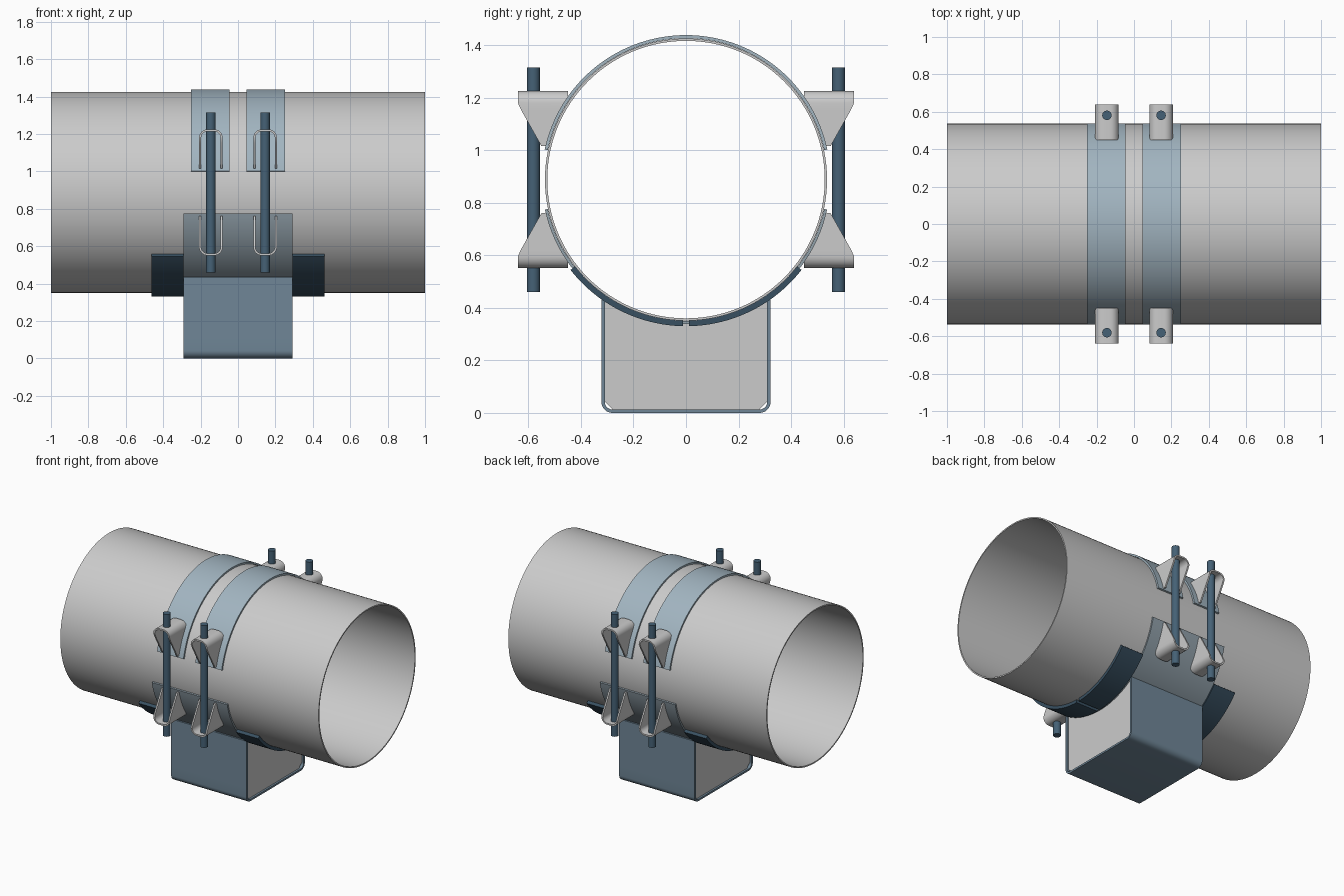
import bpy, bmesh
from math import sin, cos, pi, radians, sqrt

if "Cube" in bpy.data.objects:
    bpy.data.objects.remove(bpy.data.objects["Cube"])

ZC = 0.888          # pipe axis height
R = 0.537           # pipe outer radius


def material(name, rgb):
    m = bpy.data.materials.new(name)
    m.diffuse_color = (*rgb, 1)
    m.use_nodes = True
    m.node_tree.nodes["Principled BSDF"].inputs["Base Color"].default_value = m.diffuse_color
    return m


BAND = material("band_steel", (0.36, 0.46, 0.53))
SADDLE = material("saddle_steel", (0.29, 0.36, 0.41))
BLUE = material("base_blue", (0.16, 0.24, 0.31))
DARK = material("dark_blue", (0.04, 0.08, 0.12))
ROD = material("rod_blue", (0.06, 0.12, 0.18))


def finish(name, bm, mat):
    bmesh.ops.recalc_face_normals(bm, faces=bm.faces)
    me = bpy.data.meshes.new(name)
    bm.to_mesh(me)
    bm.free()
    for p in me.polygons:
        p.use_smooth = True
    me.set_sharp_from_angle(angle=radians(30))
    ob = bpy.data.objects.new(name, me)
    bpy.context.collection.objects.link(ob)
    if mat:
        me.materials.append(mat)
    return ob


def strip(name, outer, inner, place, mat=None, closed=False):
    """Solid plate whose section lies between two matching point lists."""
    bm = bmesh.new()
    rings = [[bm.verts.new(place(p, s)) for p, s in ((o, 0), (o, 1), (i, 1), (i, 0))]
             for o, i in zip(outer, inner)]
    n = len(rings)
    for k in range(n if closed else n - 1):
        a, b = rings[k], rings[(k + 1) % n]
        for j in range(4):
            bm.faces.new((a[j], a[(j + 1) % 4], b[(j + 1) % 4], b[j]))
    if not closed:
        bm.faces.new(rings[0])
        bm.faces.new(rings[-1])
    return finish(name, bm, mat)


def along_x(x0, x1):
    return lambda p, s: ((x0, x1)[s], p[0], p[1])


def arc(r, a0, a1, n, cy=0.0, cz=ZC):
    return [(cy + r * cos(radians(a0 + (a1 - a0) * k / n)),
             cz + r * sin(radians(a0 + (a1 - a0) * k / n))) for k in range(n + 1)]


def curved_plate(name, r0, r1, a0, a1, x0, x1, mat, n=64):
    return strip(name, arc(r1, a0, a1, n), arc(r0, a0, a1, n), along_x(x0, x1), mat)


def u_section(w, z_end, z_bend, r):
    """U profile with rounded corners, from one leg end round to the other."""
    s = 1 if z_end > z_bend else -1
    c = z_bend + s * r
    left = [(-w + r - r * cos(pi / 2 * k / 8), c - s * r * sin(pi / 2 * k / 8)) for k in range(9)]
    legs = [(-w, z_end + (c - z_end) * k / 6) for k in range(6)]
    half = legs + left
    return half + [(-x, z) for x, z in reversed(half)]


# Pipe
strip("pipe", arc(R, 0, 360, 128)[:-1], arc(R - 0.009, 0, 360, 128)[:-1],
      along_x(-1, 1), None, True)

# Two upper clamp bands
for side, x in (("left", -0.148), ("right", 0.148)):
    curved_plate("upper_band_" + side, R + 0.001, 0.55, 12, 168, x - 0.102, x + 0.102, BAND)

# Lower saddle
curved_plate("lower_saddle", R + 0.001, 0.549, 192, 348, -0.292, 0.292, SADDLE)

# Dark pads either side of the saddle, split at the bottom
for i, (x0, x1) in enumerate(((-0.463, -0.292), (0.292, 0.463))):
    for j, (a0, a1) in enumerate(((218, 268.8), (271.2, 322))):
        curved_plate(f"pad_{i}_{j}", R, 0.558, a0, a1, x0, x1, DARK, 32)

# U-shaped base channel
strip("base_channel", u_section(0.322, 0.435, 0.0, 0.042), u_section(0.309, 0.435, 0.013, 0.029),
      along_x(-0.292, 0.292), BLUE)

# Stiffener plates in the channel, with clipped lower corners
ys = [-0.309, -0.278] + [-0.278 + 0.556 * k / 32 for k in range(1, 33)] + [0.309]
top = [(y, ZC - sqrt(0.547 ** 2 - y * y)) for y in ys]
bottom = [(y, max(0.013, 0.013 + abs(y) - 0.278)) for y in ys]
for side, x in (("left", -0.27), ("right", 0.27)):
    strip("stiffener_" + side, top, bottom, along_x(x - 0.008, x + 0.008))


# Bent bolt lugs, tapering toward the pipe
def lug(name, x, sy, up):
    def place(p, s):
        h = abs(p[1] - ZC)
        near = max(0.45, sqrt(0.547 ** 2 - h * h))
        far = 0.55 + 0.09 * min(1, (h - 0.127) / (0.287 - 0.127))
        return (x + p[0], sy * (near, far)[s], p[1])
    e, b = ZC + up * 0.127, ZC + up * 0.337
    return strip(name, u_section(0.063, e, b, 0.045),
                 u_section(0.052, e, b - up * 0.011, 0.034), place)


# Lugs and threaded rods on both sides of both clamps
for xn, x in (("left", -0.145), ("right", 0.145)):
    for yn, sy in (("front", -1), ("back", 1)):
        lug(f"upper_lug_{xn}_{yn}", x, sy, 1)
        lug(f"lower_lug_{xn}_{yn}", x, sy, -1)
        bm = bmesh.new()
        bmesh.ops.create_cone(bm, cap_ends=True, segments=32, radius1=0.025,
                              radius2=0.025, depth=0.855)
        finish(f"rod_{xn}_{yn}", bm, ROD).location = (x, sy * 0.581, ZC)
